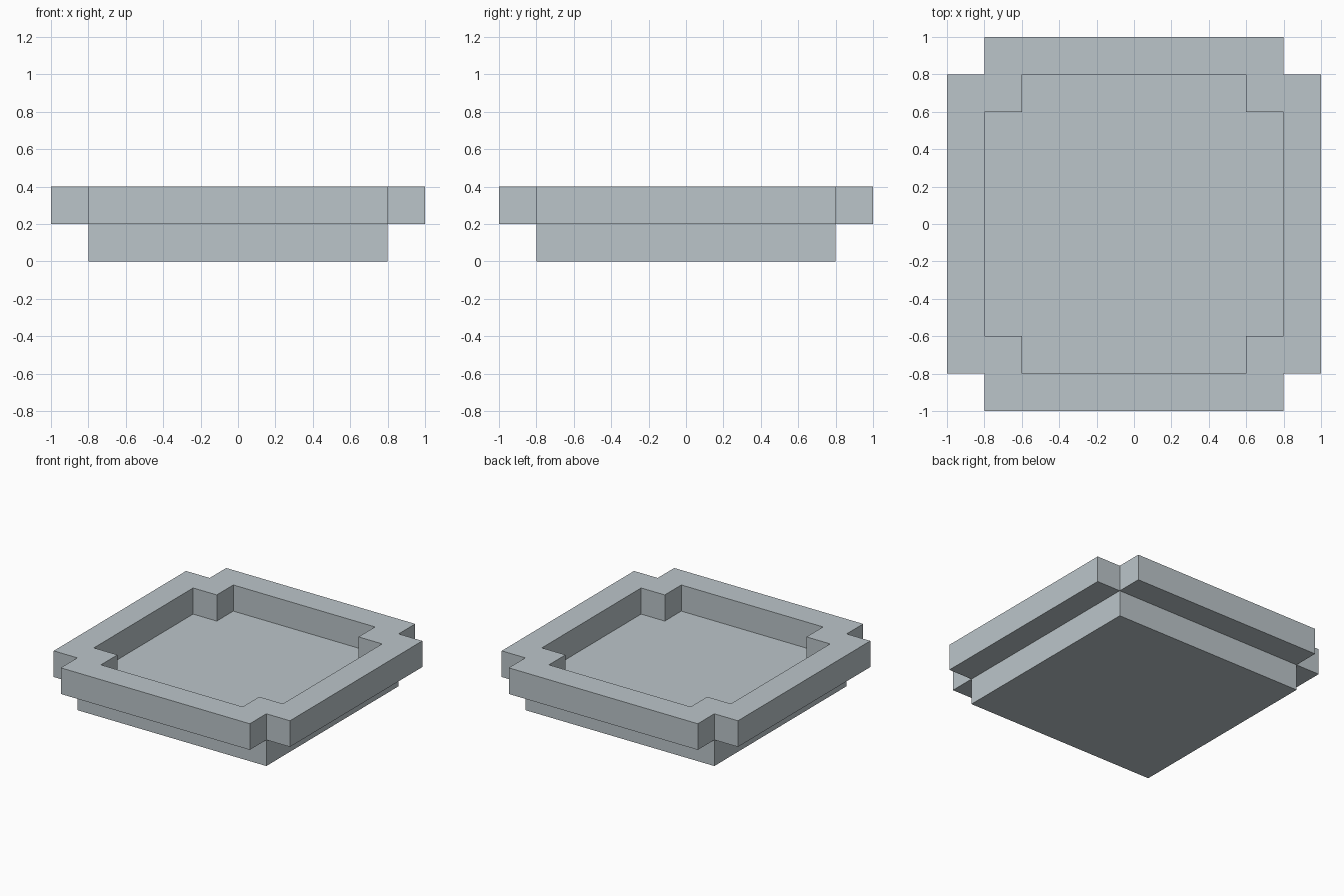
import bpy, bmesh, math
from mathutils import Vector

if "Cube" in bpy.data.objects:
    bpy.data.objects.remove(bpy.data.objects["Cube"])

CELL = 0.2
N = 10  # the tray fits a 10 x 10 x 2 grid of cells


def filled(i, j, k):
    """Solid cells: square base layer, then a stepped rim with notched corners."""
    a, b = min(i, N - 1 - i), min(j, N - 1 - j)   # distance in from each side
    if k == 0:
        return a >= 1 and b >= 1
    if k == 1:
        return (a == 0 and b >= 1) or (b == 0 and a >= 1) or (a == 1 and b == 1)
    return False


# Tray: skin the exposed cell sides, then merge the flat areas
bm = bmesh.new()
for k in range(2):
    for i in range(N):
        for j in range(N):
            if not filled(i, j, k):
                continue
            centre = Vector((i + 0.5 - N / 2, j + 0.5 - N / 2, k + 0.5))
            for axis in range(3):
                for s in (-1, 1):
                    n = Vector((0, 0, 0))
                    n[axis] = s
                    if filled(i + int(n.x), j + int(n.y), k + int(n.z)):
                        continue
                    u = Vector((0, 0, 0))
                    u[(axis + 1) % 3] = 0.5
                    v = n.cross(u)
                    m = centre + n * 0.5
                    bm.faces.new([bm.verts.new((m + d) * CELL)
                                  for d in (-u - v, u - v, u + v, v - u)])
bmesh.ops.remove_doubles(bm, verts=bm.verts, dist=0.001)
bmesh.ops.dissolve_limit(bm, angle_limit=math.radians(1), verts=bm.verts, edges=bm.edges)
mesh = bpy.data.meshes.new("tray")
bm.to_mesh(mesh)
bm.free()

# Single flat colour
mat = bpy.data.materials.new("pale_grey")
mat.diffuse_color = (0.50, 0.56, 0.59, 1)
mat.use_nodes = True
mat.node_tree.nodes["Principled BSDF"].inputs["Base Color"].default_value = mat.diffuse_color
mesh.materials.append(mat)
tray = bpy.data.objects.new("tray", mesh)
bpy.context.collection.objects.link(tray)
